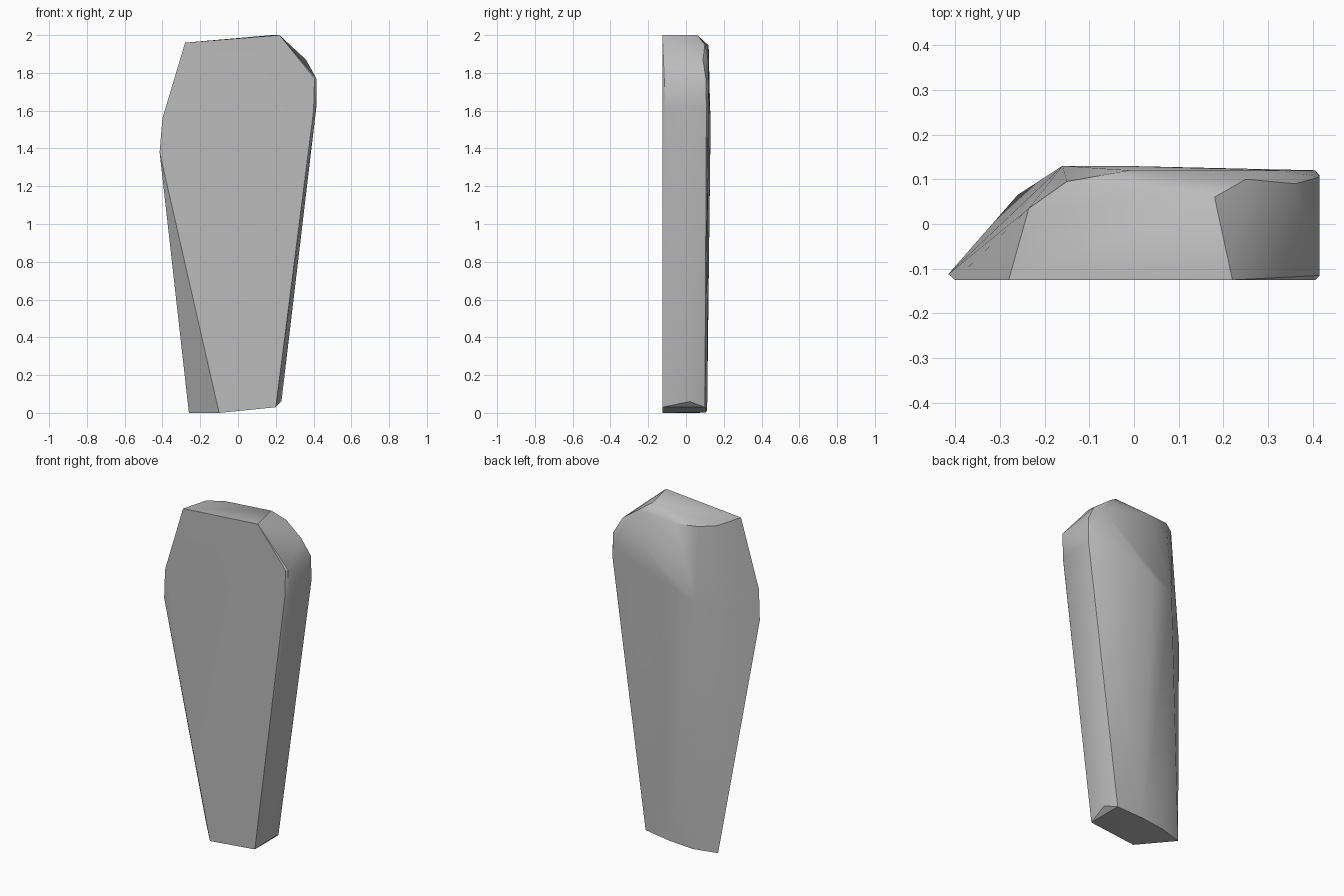
import bpy
import bmesh
import math

cube = bpy.data.objects.get("Cube")
if cube:
    bpy.data.objects.remove(cube, do_unlink=True)

# Stone colour
stone = bpy.data.materials.new("stone_grey")
stone.use_nodes = True
grey = (0.5, 0.5, 0.5, 1)
stone.diffuse_color = grey
stone.node_tree.nodes["Principled BSDF"].inputs["Base Color"].default_value = grey

# Flat front outline (x, z)
FRONT_Y = -0.125
front = [(-0.28, 1.96), (0.22, 2.0), (0.405, 1.77), (0.4, 1.6),
         (0.2, 0.03), (-0.1, 0), (-0.4, 1.56)]
points = [(x, FRONT_Y, z) for x, z in front]

# Worn corner on the left edge and the sloping flank
points += [(-0.415, -0.112, 1.38), (-0.26, 0.065, 0)]
# Top rim and rounded shoulder
points += [(-0.235, 0.035, 1.96), (-0.15, 0.095, 1.955), (-0.01, 0.12, 1.945),
           (0.18, 0.06, 2.0), (0.25, 0.1, 1.95), (0.36, 0.09, 1.87),
           (0.33, 0.12, 1.86)]
# Right side
points += [(0.415, -0.115, 1.77), (0.415, 0.105, 1.77), (0.415, -0.11, 1.62),
           (0.415, 0.108, 1.62), (0.405, 0.12, 1.7), (0.23, 0.02, 0.06)]
# Back ridge and base
points += [(-0.16, 0.13, 1.5), (-0.03, 0.13, 1.55), (0.2, 0.1, 0.03),
           (0.03, 0.112, 0.015), (-0.12, 0.105, 0.003)]

# Wrap the chipped corners into one solid slab
bm = bmesh.new()
for p in points:
    bm.verts.new(p)
hull = bmesh.ops.convex_hull(bm, input=bm.verts)
loose = [v for v in bm.verts if not v.link_faces]
bmesh.ops.delete(bm, geom=loose, context="VERTS")
bmesh.ops.dissolve_limit(bm, angle_limit=math.radians(1),
                         verts=bm.verts, edges=bm.edges)
bmesh.ops.recalc_face_normals(bm, faces=bm.faces)
mesh = bpy.data.meshes.new("stone_slab")
bm.to_mesh(mesh)
bm.free()
mesh.materials.append(stone)
slab = bpy.data.objects.new("stone_slab", mesh)
bpy.context.collection.objects.link(slab)

# Soft faces with crisp edges
bpy.ops.object.select_all(action="DESELECT")
slab.select_set(True)
bpy.context.view_layer.objects.active = slab
bpy.ops.object.shade_smooth_by_angle(angle=math.radians(30))
